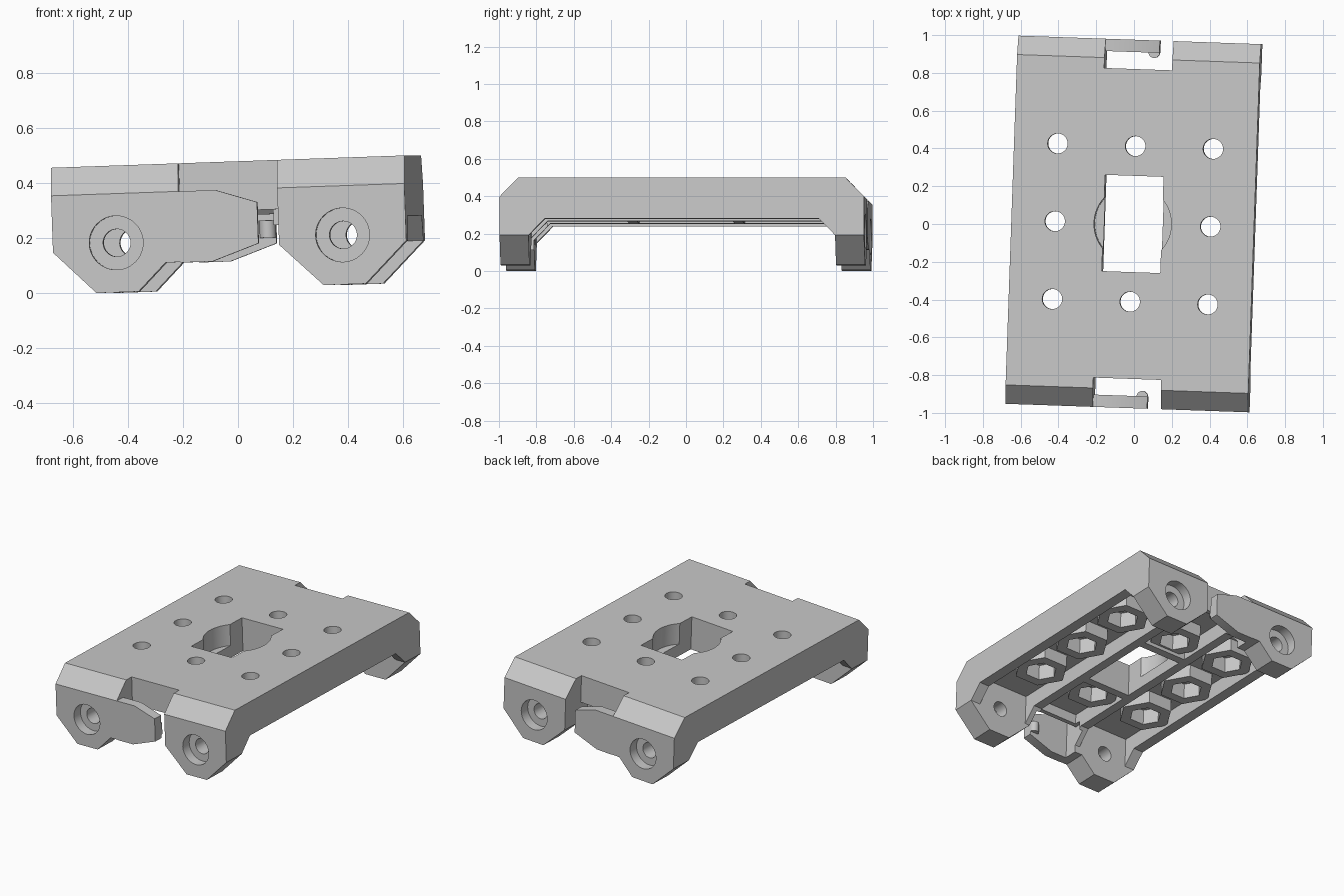
import bpy, bmesh, math
from mathutils import Matrix, Vector

cube = bpy.data.objects.get("Cube")
if cube:
    bpy.data.objects.remove(cube, do_unlink=True)

grey = bpy.data.materials.new("light grey plastic")
grey.use_nodes = True
COLOUR = (0.58, 0.58, 0.58, 1)
grey.diffuse_color = COLOUR
grey.node_tree.nodes["Principled BSDF"].inputs["Base Color"].default_value = COLOUR


def prism(name, outline, axis, low, high):
    """Extrude a closed 2D outline along one axis."""
    place = {"x": lambda a, b, d: (d, a, b),
             "y": lambda a, b, d: (a, d, b),
             "z": lambda a, b, d: (a, b, d)}[axis]
    bm = bmesh.new()
    face = bm.faces.new([bm.verts.new(place(a, b, low)) for a, b in outline])
    grown = bmesh.ops.extrude_face_region(bm, geom=[face])["geom"]
    shift = Vector(place(0, 0, high - low))
    bmesh.ops.translate(bm, vec=shift, verts=[v for v in grown if isinstance(v, bmesh.types.BMVert)])
    bmesh.ops.recalc_face_normals(bm, faces=bm.faces)
    mesh = bpy.data.meshes.new(name)
    bm.to_mesh(mesh)
    bm.free()
    mesh.materials.append(grey)
    obj = bpy.data.objects.new(name, mesh)
    bpy.context.collection.objects.link(obj)
    return obj


def box(name, x, y, z):
    return prism(name, [(x[0], y[0]), (x[1], y[0]), (x[1], y[1]), (x[0], y[1])], "z", *z)


def ngon(name, centre, radius, sides, axis, low, high):
    turn = math.tau / sides
    ring = [(centre[0] + radius * math.cos(i * turn), centre[1] + radius * math.sin(i * turn))
            for i in range(sides)]
    return prism(name, ring, axis, low, high)


def combine(target, tool, operation="DIFFERENCE"):
    """Apply a boolean and remove the helper."""
    mod = target.modifiers.new("shape", "BOOLEAN")
    mod.operation, mod.solver, mod.object = operation, "EXACT", tool
    bpy.context.view_layer.objects.active = target
    bpy.ops.object.modifier_apply(modifier=mod.name)
    bpy.data.objects.remove(tool, do_unlink=True)


W, L, TOP = 0.643, 0.975, 0.479
INNER = 0.82      # inner face of the lugs
FLOOR = 0.365     # underside of the top sheet
STEP = 0.412      # hole spacing

# Plate with four lugs: side arch crossed with the end outline
half = [(0.733, 0.26), (INNER, 0.17), (INNER, 0.018), (L, 0.018), (L, 0.377), (0.875, TOP)]
body = prism("carriage_plate", half + [(-y, z) for y, z in reversed(half)], "x", -W, W)
ends = [(-W, 0.6), (-W, 0.17), (-0.49, 0.018), (-0.337, 0.018), (-0.235, 0.12), (-0.18, 0.12),
        (0.18, 0.17), (0.337, 0.018), (0.49, 0.018), (W, 0.17), (W, 0.6)]
combine(body, prism("end_outline", ends, "y", -1.2, 1.2), "INTERSECT")

# End notches and underside channels
for s in (-1, 1):
    combine(body, box("notch", (-0.18, 0.18), sorted((s * INNER, s * 1.2)), (-0.2, 0.8)))
    combine(body, box("side_channel", sorted((s * 0.215, s * 0.573)), (-INNER, INNER), (-0.2, FLOOR)))
    combine(body, box("middle_channel", (-0.155, 0.155), sorted((s * 0.31, s * 0.79)), (-0.2, FLOOR)))
    combine(body, box("end_clearance", (-0.18, 0.18), sorted((s * 0.75, s * 1.1)), (-0.2, 0.30)))

# Hexagonal nut bosses, their pockets and the screw holes
spots = [(i * STEP, j * STEP) for i in (-1, 0, 1) for j in (-1, 0, 1) if i or j]
for spot in spots:
    combine(body, ngon("boss", spot, 0.17, 6, "z", 0.283, FLOOR + 0.03), "UNION")
for spot in spots:
    combine(body, ngon("nut_pocket", spot, 0.1, 6, "z", 0.1, 0.385))
    combine(body, ngon("screw_hole", spot, 0.053, 32, "z", 0.1, 0.7))

# Central window with its round recess
combine(body, ngon("round_recess", (0, 0), 0.205, 64, "z", 0.34, 0.7))
combine(body, box("window", (-0.155, 0.155), (-0.255, 0.255), (0.1, 0.7)))

# Counterbored axle holes through the lugs
for sx in (-1, 1):
    spot = (sx * 0.412, 0.198)
    combine(body, ngon("axle_hole", spot, 0.05, 32, "y", -1.2, 1.2))
    for sy in (-1, 1):
        combine(body, ngon("counterbore", spot, 0.098, 48, "y", *sorted((sy * 0.91, sy * 1.2))))
parts = [body]

# Tensioner arm and rounded catch at each end
arm_outline = [(-0.18, 0.377), (-0.045, 0.377), (0.105, 0.328), (0.105, 0.178),
               (-0.065, 0.118), (-0.18, 0.118)]
for label, s in (("front", -1), ("rear", 1)):
    arm = prism(label + "_arm", arm_outline, "y", *sorted((s * 0.91, s * L)))
    combine(arm, ngon("catch", (0.075, s * 0.912), 0.03, 24, "z", 0.2, 0.268), "UNION")
    parts.append(arm)

# Slight lean and turn, then centre on the ground
lean = Matrix.Rotation(math.radians(-2), 4, "Z") @ Matrix.Rotation(math.radians(-2), 4, "Y")
for part in parts:
    part.data.transform(lean)
points = [v.co for part in parts for v in part.data.vertices]
low = Vector([min(p[i] for p in points) for i in range(3)])
high = Vector([max(p[i] for p in points) for i in range(3)])
origin = Vector(((low.x + high.x) / 2, (low.y + high.y) / 2, low.z))
bpy.ops.object.select_all(action="DESELECT")
for part in parts:
    part.data.transform(Matrix.Translation(-origin))
    part.select_set(True)
bpy.context.view_layer.objects.active = body
bpy.ops.object.shade_smooth_by_angle(angle=math.radians(30))
